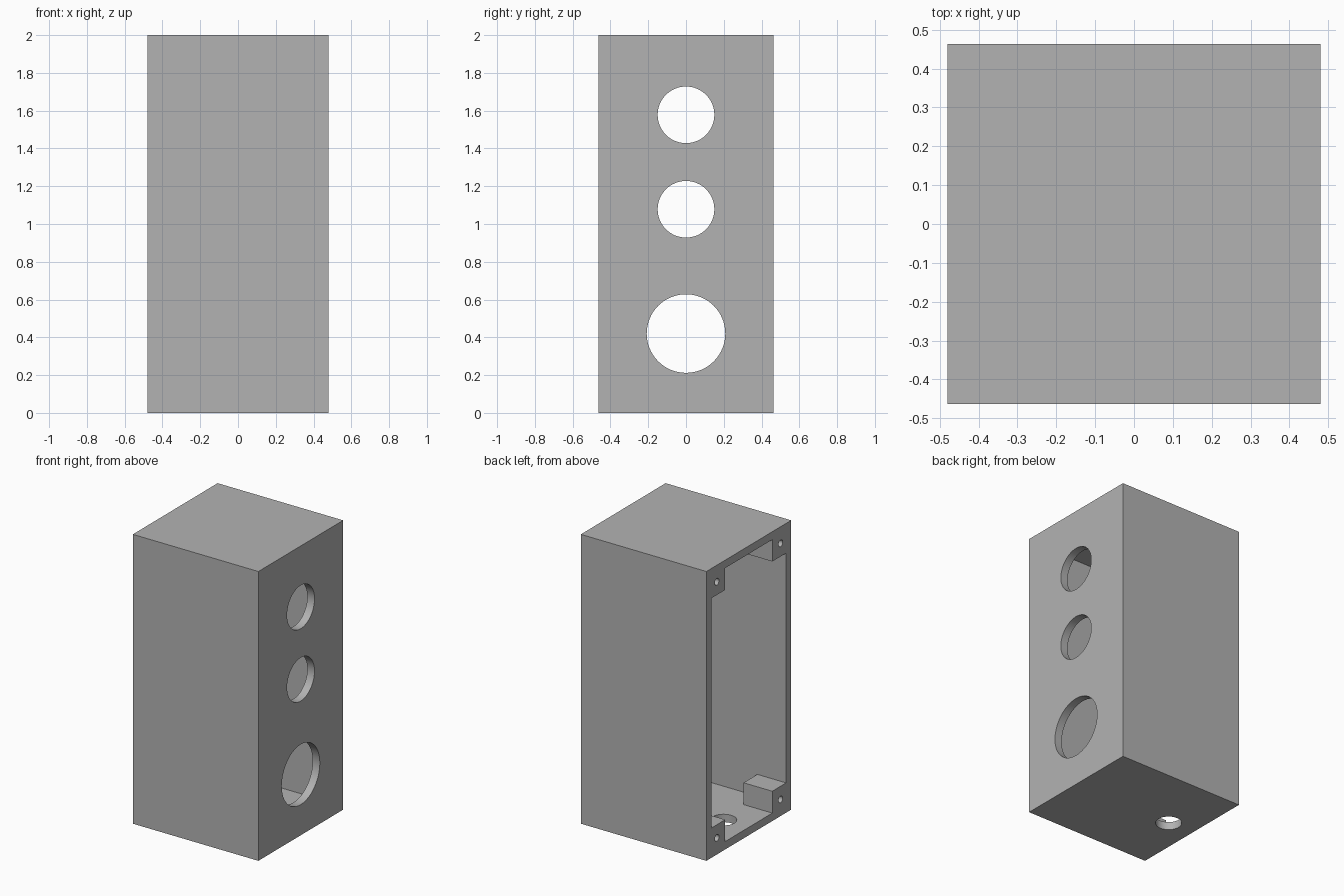
import bpy
from math import pi

cube = bpy.data.objects.get("Cube")
if cube:
    bpy.data.objects.remove(cube, do_unlink=True)

# Main dimensions
W, D, H = 0.96, 0.926, 2.0
WALL = 0.055
BOSS, BOSS_DEPTH = 0.206, 0.22
OPEN_X = -W / 2

grey = bpy.data.materials.new("plain_grey")
grey.use_nodes = True
colour = (0.45, 0.45, 0.45, 1)
grey.diffuse_color = colour
grey.node_tree.nodes["Principled BSDF"].inputs["Base Color"].default_value = colour


def box(name, low, high):
    """Box spanning two opposite corners."""
    centre = [(a + b) / 2 for a, b in zip(low, high)]
    bpy.ops.mesh.primitive_cube_add(size=1, location=centre)
    ob = bpy.context.object
    ob.name = name
    ob.scale = [b - a for a, b in zip(low, high)]
    bpy.ops.object.transform_apply(location=True, rotation=True, scale=True)
    ob.data.materials.append(grey)
    return ob


def drill(name, centre, radius, length, along_x=True, sides=64):
    """Cylindrical cutter along x or z."""
    bpy.ops.mesh.primitive_cylinder_add(
        vertices=sides, radius=radius, depth=length, location=centre,
        rotation=(0, pi / 2 if along_x else 0, 0))
    ob = bpy.context.object
    ob.name = name
    bpy.ops.object.transform_apply(location=True, rotation=True, scale=True)
    ob.data.materials.append(grey)
    return ob


def combine(target, tool, operation):
    """Apply a boolean and remove the tool."""
    mod = target.modifiers.new(operation.lower(), "BOOLEAN")
    mod.operation = operation
    mod.solver = "EXACT"
    mod.object = tool
    bpy.context.view_layer.objects.active = target
    bpy.ops.object.modifier_apply(modifier=mod.name)
    bpy.data.objects.remove(tool, do_unlink=True)


# Hollow enclosure, open on one side
body = box("enclosure_body", (-W / 2, -D / 2, 0), (W / 2, D / 2, H))
combine(body, box("cavity", (OPEN_X - 0.1, -D / 2 + WALL, WALL),
                  (W / 2 - WALL, D / 2 - WALL, H - WALL)), "DIFFERENCE")

# Corner screw bosses, flush with the open rim
for side in (-1, 1):
    for end in (-1, 1):
        y = sorted(side * (D / 2 - d) for d in (WALL / 2, BOSS))
        z = sorted(H / 2 + end * (H / 2 - d) for d in (WALL / 2, BOSS))
        combine(body, box("screw_boss", (OPEN_X, y[0], z[0]),
                          (OPEN_X + BOSS_DEPTH, y[1], z[1])), "UNION")

# Screw holes
inset = 0.115
for y in (-D / 2 + inset, D / 2 - inset):
    for z in (inset, H - inset):
        combine(body, drill("screw_hole", (OPEN_X, y, z), 0.023, 0.4, sides=32),
                "DIFFERENCE")

# Panel holes in the closed side
for z, radius in ((1.578, 0.15), (1.078, 0.15), (0.42, 0.208)):
    combine(body, drill("panel_hole", (W / 2, 0, z), radius, 0.3), "DIFFERENCE")

# Cable hole in the floor
combine(body, drill("cable_hole", (-0.287, 0, 0), 0.083, 0.3, along_x=False),
        "DIFFERENCE")

# Smooth hole walls, crisp box edges
bpy.ops.object.select_all(action="DESELECT")
body.select_set(True)
bpy.context.view_layer.objects.active = body
bpy.ops.object.shade_smooth_by_angle(angle=pi / 6)
